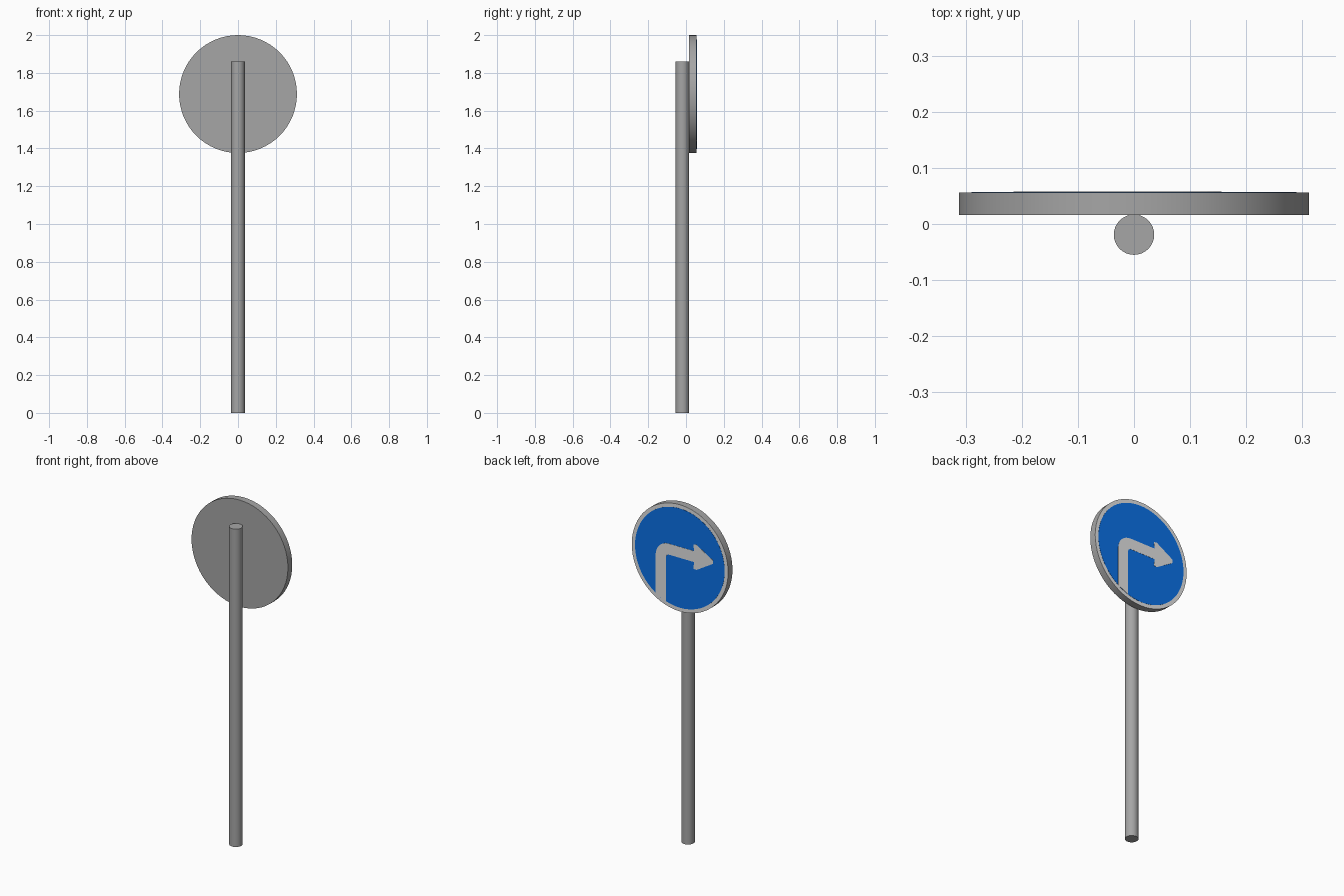
import bpy, bmesh, math
from mathutils import Matrix

if "Cube" in bpy.data.objects:
    bpy.data.objects.remove(bpy.data.objects["Cube"])

CZ = 1.688          # height of the sign centre


def material(name, rgb):
    m = bpy.data.materials.new(name)
    m.diffuse_color = (*rgb, 1)
    m.use_nodes = True
    m.node_tree.nodes["Principled BSDF"].inputs["Base Color"].default_value = m.diffuse_color
    return m


grey = material("grey metal", (0.38, 0.38, 0.38))
white = material("sign white", (0.76, 0.76, 0.76))
blue = material("sign blue", (0.003, 0.165, 0.80))


def finish(name, bm, mat, smooth=True):
    bmesh.ops.recalc_face_normals(bm, faces=bm.faces)
    me = bpy.data.meshes.new(name)
    bm.to_mesh(me)
    bm.free()
    me.materials.append(mat)
    ob = bpy.data.objects.new(name, me)
    bpy.context.collection.objects.link(ob)
    if smooth:
        bpy.context.view_layer.objects.active = ob
        ob.select_set(True)
        bpy.ops.object.shade_smooth_by_angle(angle=math.radians(35))
        ob.select_set(False)
    return ob


def cylinder(name, radius, depth, matrix, mat, sides):
    bm = bmesh.new()
    bmesh.ops.create_cone(bm, cap_ends=True, segments=sides, radius1=radius,
                          radius2=radius, depth=depth, matrix=matrix)
    return finish(name, bm, mat)


def disc(name, radius, y0, y1, mat):
    mtx = Matrix.Translation((0, (y0 + y1) / 2, CZ)) @ Matrix.Rotation(math.pi / 2, 4, 'X')
    return cylinder(name, radius, y1 - y0, mtx, mat, 64)


def arc(cu, cv, r, a0, a1, n=8):
    return [(cu + r * math.cos(math.radians(a0 + (a1 - a0) * i / n)),
             cv + r * math.sin(math.radians(a0 + (a1 - a0) * i / n))) for i in range(n + 1)]


# Post and sign plate
cylinder("post", 0.036, 1.86, Matrix.Translation((0, -0.019, 0.93)), grey, 32)
disc("sign_plate", 0.312, 0.016, 0.055, grey)

# White border, then the blue face
disc("white_border", 0.312, 0.055, 0.056, white)
disc("blue_face", 0.29, 0.0555, 0.057, blue)

# Turn arrow: stem from the rim, rounded bend, bar and head (u runs towards -x)
R = 0.291
left, right, top, low = -0.156, -0.09, 0.066, 0.002
outline = [(right, -math.sqrt(R * R - right * right)),
           (left, -math.sqrt(R * R - left * left))]
outline += arc(left + 0.085, top - 0.085, 0.085, 180, 90)
outline += [(0.093, top), (0.088, 0.105), (0.108, 0.107), (0.215, 0.044),
            (0.215, 0.024), (0.108, -0.04), (0.088, -0.038), (0.093, low)]
outline += arc(right + 0.022, low - 0.022, 0.022, 90, 180)
bm = bmesh.new()
face = bm.faces.new([bm.verts.new((-u, 0.0565, CZ + v)) for u, v in outline])
new = bmesh.ops.extrude_face_region(bm, geom=[face])["geom"]
bmesh.ops.translate(bm, vec=(0, 0.0015, 0),
                    verts=[g for g in new if isinstance(g, bmesh.types.BMVert)])
finish("turn_arrow", bm, white, smooth=False)
